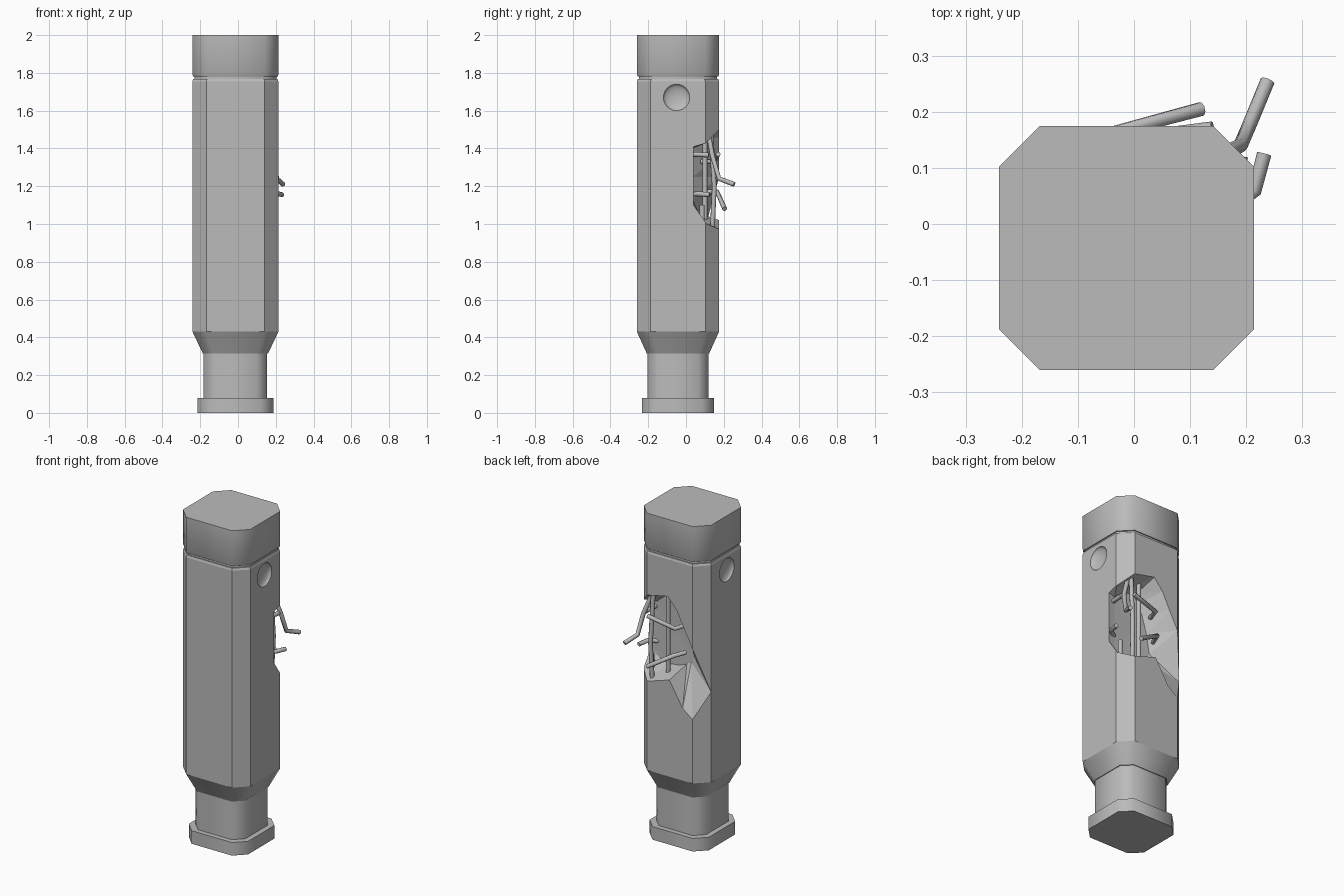
import bpy, bmesh, math
from mathutils import Vector

old = bpy.data.objects.get("Cube")
if old:
    bpy.data.objects.remove(old)

CX, CY = -0.0135, -0.0425      # axis of the body
HX, HY, CH = 0.2275, 0.2175, 0.073

metal = bpy.data.materials.new("plain grey")
metal.use_nodes = True
grey = (0.5, 0.5, 0.5, 1)
metal.diffuse_color = grey
metal.node_tree.nodes["Principled BSDF"].inputs["Base Color"].default_value = grey


def finish(name, bm, smooth=None):
    bmesh.ops.recalc_face_normals(bm, faces=bm.faces)
    mesh = bpy.data.meshes.new(name)
    bm.to_mesh(mesh)
    bm.free()
    mesh.materials.append(metal)
    ob = bpy.data.objects.new(name, mesh)
    bpy.context.collection.objects.link(ob)
    if smooth:
        bpy.ops.object.select_all(action='DESELECT')
        ob.select_set(True)
        bpy.context.view_layer.objects.active = ob
        bpy.ops.object.shade_smooth_by_angle(angle=math.radians(smooth))
    return ob


def octagon(scale):
    hx, hy, c = HX * scale, HY * scale, CH * scale
    return [(CX + x, CY + y) for x, y in (
        (hx, c - hy), (hx, hy - c), (hx - c, hy), (c - hx, hy),
        (-hx, hy - c), (-hx, c - hy), (c - hx, -hy), (hx - c, -hy))]


def bridge(bm, a, b):
    n = len(a)
    for i in range(n):
        j = (i + 1) % n
        bm.faces.new((a[i], a[j], b[j], b[i]))


def stack(name, levels, smooth=None):
    """Closed eight-sided body through (height, scale) levels."""
    bm = bmesh.new()
    rings = [[bm.verts.new((x, y, z)) for x, y in octagon(s)] for z, s in levels]
    for a, b in zip(rings, rings[1:]):
        bridge(bm, a, b)
    bm.faces.new(rings[0])
    bm.faces.new(rings[-1])
    return finish(name, bm, smooth)


# Body sections
stack("foot_plate", [(0, .88), (.08, .88)], 50)
stack("neck", [(.08, .74), (.315, .74)], 50)
stack("shoulder", [(.315, .76), (.43, 1)], 50)
shaft = stack("shaft", [(.43, 1), (1.755, 1), (1.768, .98)])
stack("cap_groove", [(1.768, .95), (1.785, .95)], 50)
stack("cap", [(1.78, .98), (1.79, 1), (2, 1)], 50)

# Torn opening around the rear left corner: rim on the surface, floor inside
rim = [(.215, .04, 1.41), (.215, .11, 1.43), (.145, .18, 1.5), (0, .178, 1.53),
       (-.06, .177, 1.46), (-.11, .176, 1.36), (-.167, .175, 1.25),
       (-.24, .1, .98), (-.167, .175, .82), (-.1, .176, .87),
       (-.01, .177, 1.02), (.145, .18, .97), (.215, .11, 1.0), (.215, .04, 1.1)]
floor = [(.17, 1.4), (.15, 1.42), (.1, 1.46), (.03, 1.46), (0, 1.42), (-.03, 1.35),
         (-.06, 1.25), (-.08, 1.13), (-.06, 1.09), (-.03, 1.07), (.02, 1.05),
         (.1, 1.04), (.15, 1.06), (.17, 1.1)]
bm = bmesh.new()
inner = [bm.verts.new((x, .035, z)) for x, z in floor]
skin = [bm.verts.new(p) for p in rim]
outer = [bm.verts.new((CX + (x - CX) * 1.5, CY + (y - CY) * 1.5, z)) for x, y, z in rim]
bridge(bm, inner, skin)
bridge(bm, skin, outer)
for ring, tip in ((inner, (.04, .03, 1.25)), (outer, (.3, .6, 1.2))):
    hub = bm.verts.new(tip)
    for i in range(len(ring)):
        bm.faces.new((ring[i - 1], ring[i], hub))
bmesh.ops.triangulate(bm, faces=bm.faces)
cutters = [finish("opening_cutter", bm)]

# Round dimples on both sides
for side in (-1, 1):
    bm = bmesh.new()
    bmesh.ops.create_uvsphere(bm, u_segments=20, v_segments=12, radius=.07)
    for v in bm.verts:
        v.co = Vector((v.co.x * .35 + CX + side * HX, v.co.y - .05, v.co.z + 1.67))
    cutters.append(finish("dimple_cutter", bm, 50))

for cutter in cutters:
    mod = shaft.modifiers.new("cut", 'BOOLEAN')
    mod.operation = 'DIFFERENCE'
    mod.solver = 'EXACT'
    mod.object = cutter
bpy.context.view_layer.update()
cut = bpy.data.meshes.new_from_object(
    shaft.evaluated_get(bpy.context.evaluated_depsgraph_get()))
shaft.modifiers.clear()
shaft.data = cut
for cutter in cutters:
    bpy.data.objects.remove(cutter)


# Loose wires in the opening
def wire(name, points, radius=.013):
    curve = bpy.data.curves.new(name, 'CURVE')
    curve.dimensions = '3D'
    curve.bevel_depth = radius
    curve.bevel_resolution = 2
    curve.use_fill_caps = True
    line = curve.splines.new('POLY')
    line.points.add(len(points) - 1)
    for p, co in zip(line.points, points):
        p.co = (*co, 1)
    curve.materials.append(metal)
    bpy.context.collection.objects.link(bpy.data.objects.new(name, curve))


wire("hanging_wire", [(.15, .12, 1.47), (.19, .14, 1.36), (.205, .175, 1.24), (.238, .255, 1.21)])
wire("side_wire", [(.16, .02, 1.155), (.215, .06, 1.16), (.232, .125, 1.155)])
wire("upper_side_wire", [(.18, .02, 1.37), (.19, .12, 1.365)])
wire("lower_back_wire", [(-.06, .09, 1.17), (-.03, .165, 1.17), (.12, .205, 1.08)])
wire("upper_back_wire", [(-.05, .08, 1.33), (-.03, .15, 1.33), (.14, .17, 1.37)])
wire("front_upright_wire", [(.13, .13, 1.5), (.135, .15, 1.2), (.13, .14, .98)])
wire("rear_upright_wire", [(.05, .1, 1.53), (.05, .1, 1.0)])
wire("wire_stub", [(.17, .085, .98), (.17, .085, 1.1)])
